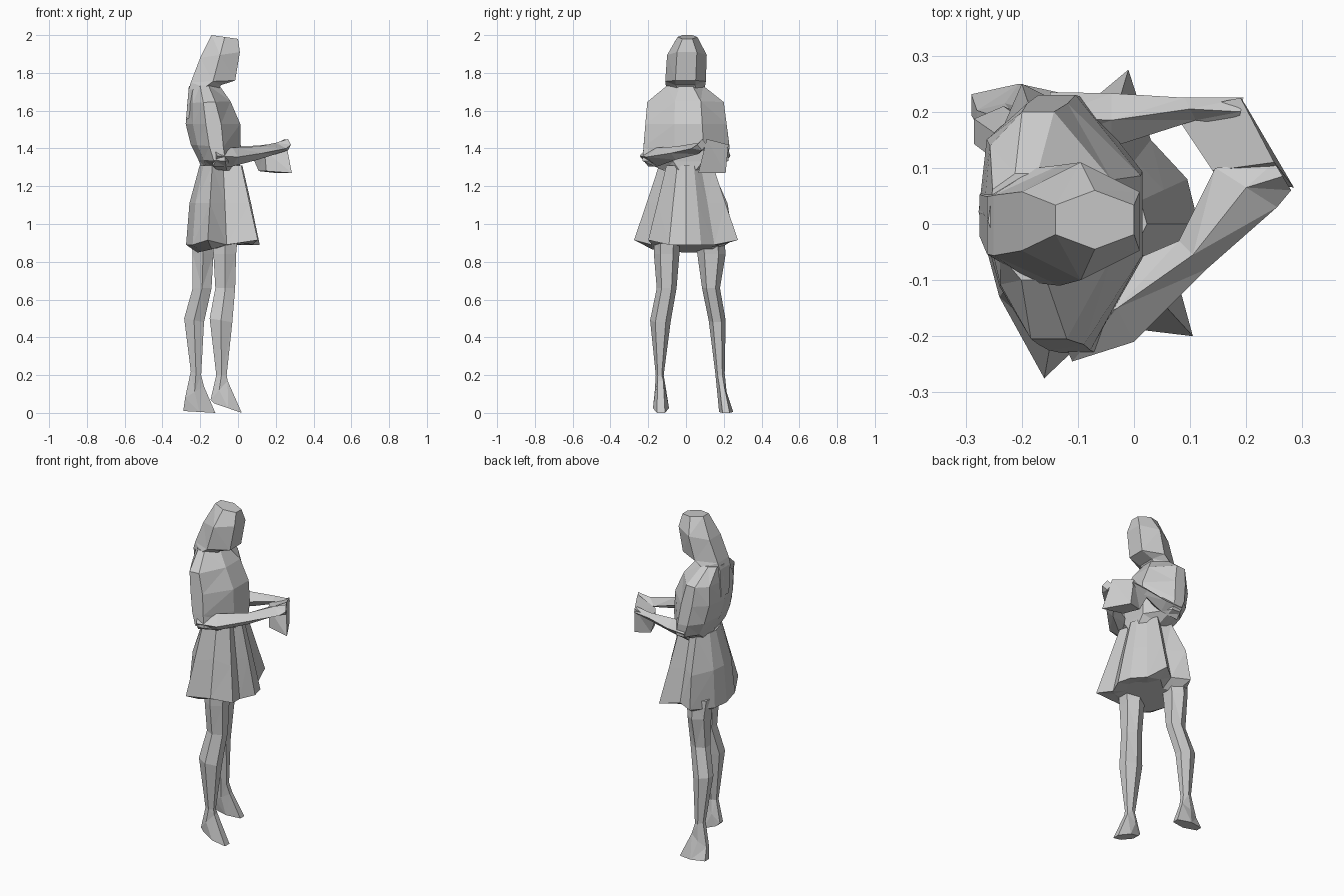
import bpy, bmesh
from math import cos, sin, pi
from mathutils import Vector


def loft(name, rings):
    """Skin a stack of equal-sized point rings and cap both ends, flat and triangulated."""
    bm = bmesh.new()
    vs = [[bm.verts.new(p) for p in r] for r in rings]
    n = len(rings[0])
    for a, b in zip(vs, vs[1:]):
        for i in range(n):
            j = (i + 1) % n
            bm.faces.new((a[i], a[j], b[j], b[i]))
    bm.faces.new(vs[0][::-1])
    bm.faces.new(vs[-1])
    bmesh.ops.recalc_face_normals(bm, faces=bm.faces)
    bmesh.ops.triangulate(bm, faces=bm.faces)
    me = bpy.data.meshes.new(name)
    bm.to_mesh(me)
    bm.free()
    ob = bpy.data.objects.new(name, me)
    bpy.context.collection.objects.link(ob)
    return ob


def polygon(n):
    """Regular outline as (front fraction, sideways fraction) pairs, flat at the front."""
    angles = [2 * pi * (i + 0.5) / n for i in range(n)]
    c0, c1 = min(map(cos, angles)), max(map(cos, angles))
    s1 = max(map(sin, angles))
    return [((cos(a) - c0) / (c1 - c0), sin(a) / s1) for a in angles]


def ring(outline, x0, z0, x1, z1, y0, y1):
    """Place an outline from back (x0, z0) to front (x1, z1), spanning y0..y1."""
    return [(x0 + (x1 - x0) * t, (y0 + y1) / 2 + (y1 - y0) / 2 * s, z0 + (z1 - z0) * t)
            for t, s in outline]


def limb(name, stations):
    """Four-sided tube; each station is (x, y, z, sideways half vector, half height)."""
    rings = []
    for x, y, z, u, h in stations:
        c, u, v = Vector((x, y, z)), Vector(u), Vector((0, 0, h))
        rings.append([c + u, c + v, c - u, c - v])
    loft(name, rings)


hexagon = polygon(6)
# torso outline, slightly twisted with the right shoulder forward
chest = [(0, .1), (.05, .7), (.3, 1), (.55, 1), (1, .4), (1, -.28), (.65, -1), (.37, -1), (.13, -.52)]

# head with long hair flowing onto the back
loft("head_and_hair", [ring(hexagon, *r) for r in (
    (-.275, 1.55, -.14, 1.66, -.06, .09),
    (-.262, 1.71, -.09, 1.735, -.105, .10),
    (-.25, 1.75, -.015, 1.76, -.11, .105),
    (-.20, 1.88, .01, 1.91, -.10, .11),
    (-.14, 2.0, .0, 1.98, -.045, .06))])

# torso including shoulders and upper arms
loft("torso", [ring(chest, *r) for r in (
    (-.26, 1.73, -.10, 1.735, -.10, .09),
    (-.268, 1.64, -.04, 1.65, -.205, .20),
    (-.277, 1.53, .012, 1.53, -.215, .215),
    (-.25, 1.42, .015, 1.40, -.225, .23),
    (-.21, 1.34, .01, 1.33, -.23, .225),
    (-.19, 1.29, .01, 1.28, -.12, .12))])

# flared skirt: hem outline blended up to a narrow waist
hem = [(.105, -.20), (.075, -.09), (.115, .0), (.095, .08), (.03, .15), (-.01, .275),
       (-.10, .20), (-.20, .25), (-.265, .10), (-.275, .0), (-.24, -.13), (-.16, -.275), (-.06, -.18)]
waist = [(-.09 + (x + .08) * .58, y * .52) for x, y in hem]


def blend(front, back, z):
    out = []
    for (wx, wy), (hx, hy) in zip(waist, hem):
        t = back if hx < -.19 else front
        out.append((wx + (hx - wx) * t, wy + (hy - wy) * t, z))
    return out


loft("skirt", [blend(0, 0, 1.31), blend(.5, .75, 1.11),
               [(x, y, .915 if abs(y) > .18 else .89) for x, y in hem],
               [(-.1 + (x + .1) * .65, y * .65, .89 + x * .15) for x, y in hem]])

# forearms meeting in front of the body
limb("right_forearm", [
    (-.13, -.20, 1.36, (-.02, .045, 0), .055),
    (-.03, -.15, 1.355, (-.03, .06, 0), .05),
    (.105, -.055, 1.375, (-.025, .025, 0), .035),
    (.20, .065, 1.40, (-.055, .035, 0), .03),
    (.265, .085, 1.42, (-.015, .025, 0), .03)])
limb("left_forearm", [
    (-.15, .19, 1.36, (0, .045, 0), .055),
    (-.04, .185, 1.365, (0, .048, 0), .045),
    (.10, .205, 1.39, (-.01, .02, 0), .025),
    (.19, .20, 1.40, (.005, .025, 0), .025)])

# drooping hand
loft("hand", [
    [(.25, .11, 1.45), (.19, .225, 1.42), (.07, .20, 1.37), (.14, .095, 1.39)],
    [(.285, .065, 1.27), (.20, .21, 1.27), (.11, .18, 1.28), (.15, .085, 1.28)]])

# legs: stepping pose, one forward and one back
loft("right_leg", [ring(hexagon, *r) for r in (
    (-.14, .95, .0, .95, -.17, -.03),
    (-.13, .84, -.01, .84, -.17, -.035),
    (-.12, .66, -.015, .66, -.155, -.05),
    (-.15, .50, -.03, .48, -.19, -.08),
    (-.115, .20, -.06, .20, -.16, -.118),
    (-.145, .07, -.055, .17, -.165, -.105),
    (-.125, .05, .02, .0, -.175, -.09))])
loft("left_leg", [ring(hexagon, *r) for r in (
    (-.25, .95, -.12, .95, .05, .20),
    (-.24, .84, -.13, .84, .06, .21),
    (-.24, .66, -.14, .66, .085, .18),
    (-.285, .50, -.18, .48, .12, .21),
    (-.25, .22, -.195, .20, .155, .205),
    (-.28, .08, -.18, .14, .165, .215),
    (-.29, .01, -.12, .0, .175, .25))])
